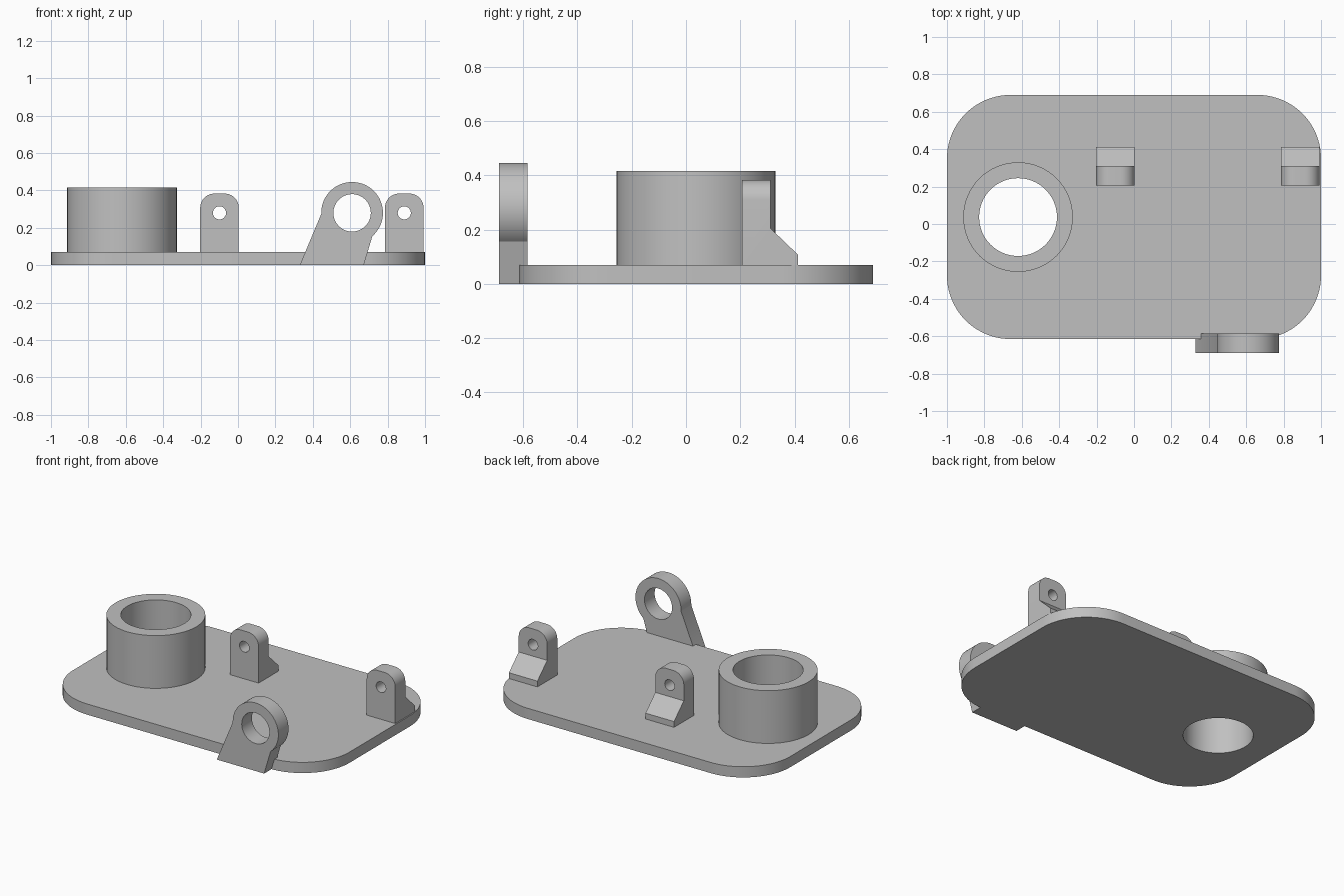
import bpy
import bmesh
from math import cos, sin, radians
from mathutils import Vector, Matrix

cube = bpy.data.objects.get("Cube")
if cube:
    bpy.data.objects.remove(cube, do_unlink=True)

grey = bpy.data.materials.new("plain grey")
grey.use_nodes = True
colour = (0.53, 0.53, 0.53, 1)
grey.diffuse_color = colour
grey.node_tree.nodes["Principled BSDF"].inputs["Base Color"].default_value = colour

PLATE_TOP = 0.07


def arc(cx, cy, r, start, end, steps):
    """Points along an arc, angles in degrees."""
    angles = [radians(start + (end - start) * i / steps) for i in range(steps + 1)]
    return [(cx + r * cos(a), cy + r * sin(a)) for a in angles]


def prism(name, profile, place, sweep, round_edges=None, radius=0):
    """Sweep a flat profile along a vector; optionally round chosen edges."""
    bm = bmesh.new()
    face = bm.faces.new([bm.verts.new(place(a, b)) for a, b in profile])
    new = bmesh.ops.extrude_face_region(bm, geom=[face])["geom"]
    bmesh.ops.translate(bm, vec=sweep, verts=[v for v in new if isinstance(v, bmesh.types.BMVert)])
    if round_edges:
        bmesh.ops.bevel(bm, geom=[e for e in bm.edges if round_edges(e)], offset=radius,
                        segments=10, profile=0.5, affect='EDGES')
    bmesh.ops.recalc_face_normals(bm, faces=bm.faces)
    mesh = bpy.data.meshes.new(name)
    bm.to_mesh(mesh)
    bm.free()
    mesh.materials.append(grey)
    ob = bpy.data.objects.new(name, mesh)
    bpy.context.collection.objects.link(ob)
    return ob


def drill(ob, centre, r, axis):
    """Cut a round hole right through a part."""
    bm = bmesh.new()
    turn = Vector((0, 0, 1)).rotation_difference(Vector(axis)).to_matrix().to_4x4()
    bmesh.ops.create_cone(bm, cap_ends=True, segments=64, radius1=r, radius2=r, depth=2,
                          matrix=Matrix.Translation(centre) @ turn)
    mesh = bpy.data.meshes.new("hole_cutter")
    bm.to_mesh(mesh)
    bm.free()
    mesh.materials.append(grey)
    cutter = bpy.data.objects.new("hole_cutter", mesh)
    bpy.context.collection.objects.link(cutter)
    mod = ob.modifiers.new("hole", 'BOOLEAN')
    mod.operation = 'DIFFERENCE'
    mod.solver = 'EXACT'
    mod.object = cutter
    bpy.ops.object.select_all(action='DESELECT')
    bpy.context.view_layer.objects.active = ob
    ob.select_set(True)
    bpy.ops.object.modifier_apply(modifier=mod.name)
    bpy.data.objects.remove(cutter, do_unlink=True)
    bpy.ops.object.shade_smooth_by_angle(angle=radians(25))


# Base plate with large rounded corners
corner = 0.34
left, right, front, back = -1, 1, -0.615, 0.69
outline = []
for i, (cx, cy) in enumerate([(right - corner, back - corner), (left + corner, back - corner),
                              (left + corner, front + corner), (right - corner, front + corner)]):
    outline += arc(cx, cy, corner, 90 * i, 90 * i + 90, 20)
plate = prism("base_plate", outline, lambda a, b: (a, b, 0), (0, 0, PLATE_TOP))

# Tall collar, its bore running down through the plate
bore = (-0.62, 0.037, 0)
collar = prism("collar", arc(bore[0], bore[1], 0.293, 0, 354.375, 63),
               lambda a, b: (a, b, PLATE_TOP), (0, 0, 0.345))
for part in (plate, collar):
    drill(part, bore, 0.208, (0, 0, 1))

# Two small upright brackets with sloped feet behind
side = [(0.207, PLATE_TOP), (0.412, PLATE_TOP), (0.412, 0.108),
        (0.311, 0.205), (0.311, 0.383), (0.207, 0.383)]


def top_corner(e):
    a, b = e.verts
    return min(a.co.z, b.co.z) > 0.38 and abs(a.co.x - b.co.x) < 0.001


for name, x in (("middle_bracket", -0.202), ("left_bracket", 0.786)):
    bracket = prism(name, side, lambda a, b: (x, a, b), (0.206, 0, 0), top_corner, 0.075)
    drill(bracket, (x + 0.103, 0, 0.28), 0.035, (0, 1, 0))

# Leaning front lug with a ring-shaped eye
eye = (0.61, 0.28)
lug_outline = [(0.33, 0), (0.672, 0)] + arc(*eye, 0.165, -49, 182, 48)
lug = prism("front_lug", lug_outline, lambda a, b: (a, -0.69, b), (0, 0.105, 0))
drill(lug, (eye[0], -0.65, eye[1]), 0.1, (0, 1, 0))
